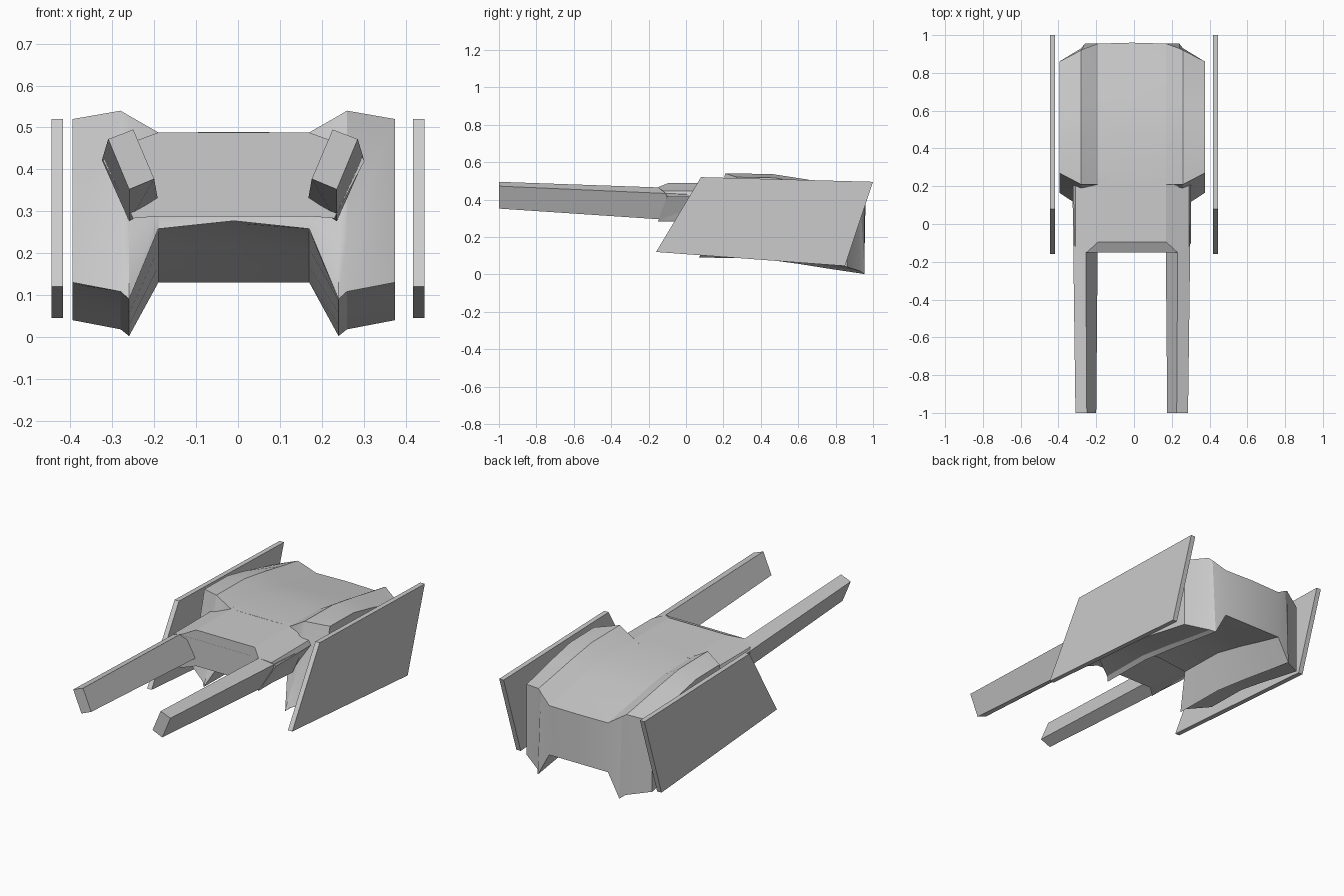
import bpy, bmesh
from math import radians

if "Cube" in bpy.data.objects:
    bpy.data.objects.remove(bpy.data.objects["Cube"])

CX = -0.01  # centre line of hull, neck and prongs


def loft(name, rings, smooth=None):
    """Skin a list of equal-length closed rings and cap both ends."""
    bm = bmesh.new()
    vs = [[bm.verts.new(p) for p in r] for r in rings]
    n = len(rings[0])
    for a, b in zip(vs, vs[1:]):
        for i in range(n):
            j = (i + 1) % n
            bm.faces.new((a[i], a[j], b[j], b[i]))
    bm.faces.new(vs[0])
    bm.faces.new(vs[-1])
    bmesh.ops.recalc_face_normals(bm, faces=bm.faces)
    me = bpy.data.meshes.new(name)
    bm.to_mesh(me)
    bm.free()
    ob = bpy.data.objects.new(name, me)
    bpy.context.collection.objects.link(ob)
    if smooth:
        bpy.context.view_layer.objects.active = ob
        ob.select_set(True)
        bpy.ops.object.shade_smooth_by_angle(angle=radians(smooth))
        ob.select_set(False)
    return ob


# Arched hull: lengthwise profiles lofted across the width
# x, (front y, rear y, z, drop) of top, (y, z) of front crease, same 4 for bottom
COLUMNS = [
    (0.385, (0.27, 0.86, 0.52, 0.09), (0.20, 0.255), (0.165, 0.86, 0.13, 0.09)),
    (0.270, (0.21, 0.92, 0.54, 0.08), (0.14, 0.237), (0.09, 0.93, 0.108, 0.09)),
    (0.250, (0.21, 0.93, 0.528, 0.08), (0.14, 0.24), (0.07, 0.955, 0.09, 0.088)),
    (0.180, (0.21, 0.955, 0.488, 0.085), (0.20, 0.30), (0.19, 0.955, 0.258, 0.128)),
    (0.000, (0.21, 0.96, 0.489, 0.085), (0.20, 0.31), (0.19, 0.955, 0.277, 0.147)),
]
BEND = [(0, 0), (0.35, 0.04), (0.6, 0.38), (0.8, 0.7), (1, 1)]


def hull_ring(col, side):
    x, top, crease, bottom = col
    px = CX + side * x

    def run(spec):
        f, r, z, d = spec
        return [(px, f + (r - f) * t, z - d * k) for t, k in BEND]
    return run(top) + run(bottom)[::-1] + [(px, *crease)]


loft("hull", [hull_ring(c, -1) for c in COLUMNS]
     + [hull_ring(c, 1) for c in COLUMNS[-2::-1]], smooth=25)

# Neck joining the prongs to the hull: half section of (x, front y, z)
HALF = [(0.18, -0.095, 0.288), (0.24, -0.15, 0.283), (0.312, -0.10, 0.42),
        (0.30, -0.12, 0.445), (0.24, -0.15, 0.466), (0.18, -0.095, 0.488)]
section = HALF + [(-x, y, z) for x, y, z in HALF[::-1]]
loft("neck", [[(CX + x, y, z) for x, y, z in section],
              [(CX + x, 0.24, z) for x, y, z in section]])

# Two tilted prongs reaching forward
TIP = [(0.298, 0.472), (0.238, 0.495), (0.188, 0.377), (0.248, 0.352)]
ROOT = [(0.313, 0.422), (0.245, 0.455), (0.178, 0.32), (0.248, 0.276)]
for side, label in ((-1, "left"), (1, "right")):
    loft(label + "_prong",
         [[(CX - 0.002 + side * x, y, z) for x, z in pts]
          for y, pts in ((-1.0, TIP), (0.14, ROOT))])

# Flat side plates
PLATE = [(-0.16, 0.12), (0.08, 0.52), (1.0, 0.495), (0.85, 0.045)]
for side, label in ((-1, "left"), (1, "right")):
    loft(label + "_plate",
         [[(side * x, y, z) for y, z in PLATE] for x in (0.418, 0.445)])
